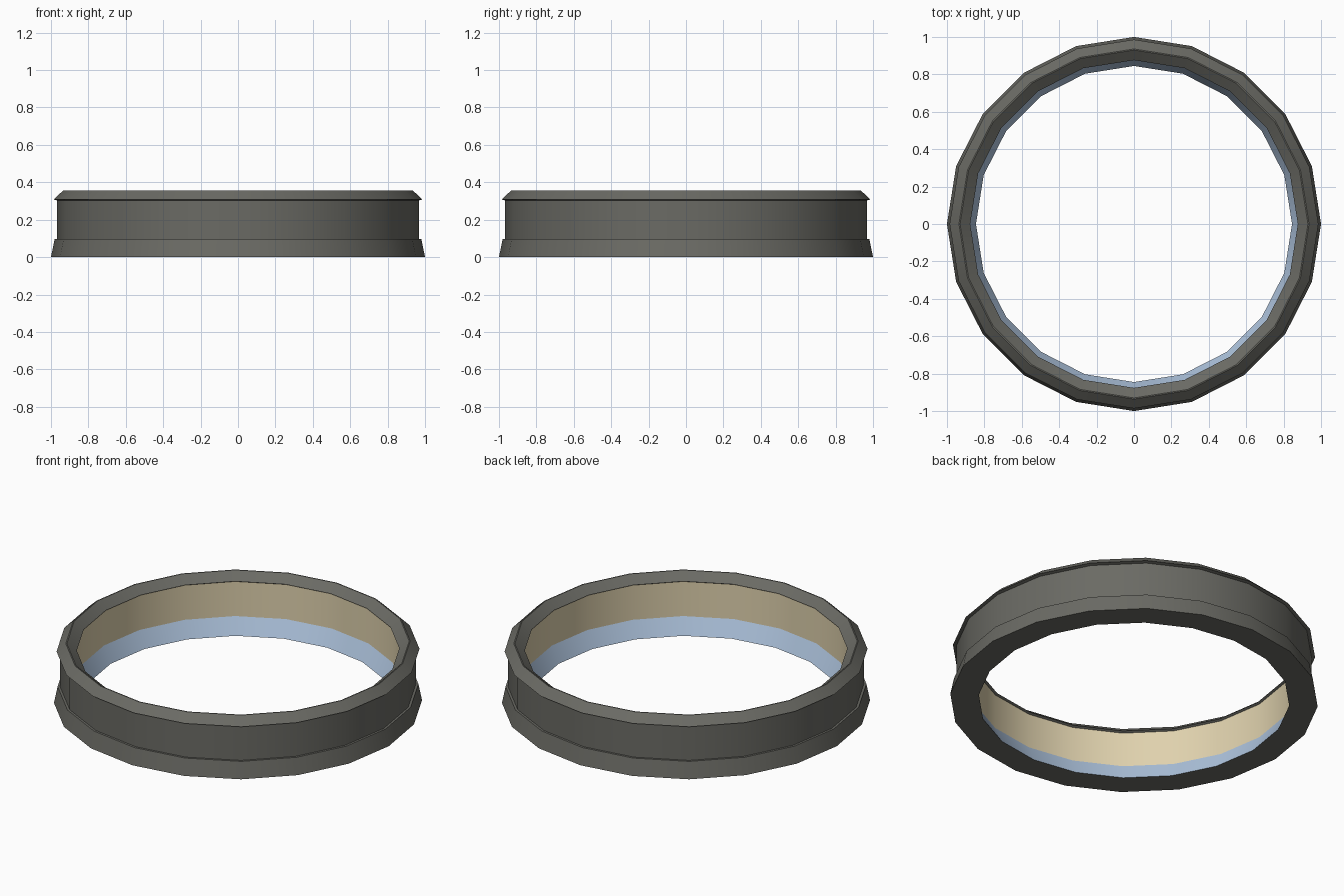
import bpy, bmesh, math

if "Cube" in bpy.data.objects:
    bpy.data.objects.remove(bpy.data.objects["Cube"])

SIDES = 20

def material(name, color):
    m = bpy.data.materials.new(name)
    m.diffuse_color = (*color, 1)
    m.use_nodes = True
    m.node_tree.nodes["Principled BSDF"].inputs["Base Color"].default_value = m.diffuse_color
    return m

dark = material("dark grey", (0.145, 0.145, 0.128))
tan = material("tan", (0.74, 0.64, 0.42))
blue = material("pale blue", (0.43, 0.56, 0.74))

# Closed cross-section (radius, height, material of the band to the next point)
profile = [
    (1.0, 0.0, 0), (0.98, 0.098, 0), (0.967, 0.098, 0), (0.967, 0.303, 0),   # outer wall
    (0.986, 0.308, 0), (0.936, 0.355, 0), (0.930, 0.355, 0),                 # rim
    (0.876, 0.312, 0), (0.889, 0.305, 1), (0.889, 0.098, 2), (0.845, 0.0, 0) # inner wall
]

# Ring: revolve the section
bm = bmesh.new()
rings = []
for r, z, _ in profile:
    rings.append([bm.verts.new((r * math.cos(2 * math.pi * i / SIDES),
                                r * math.sin(2 * math.pi * i / SIDES), z))
                  for i in range(SIDES)])
n = len(profile)
for k in range(n):
    a, b = rings[k], rings[(k + 1) % n]
    for i in range(SIDES):
        j = (i + 1) % SIDES
        f = bm.faces.new((a[i], a[j], b[j], b[i]))
        f.material_index = profile[k][2]
bmesh.ops.recalc_face_normals(bm, faces=bm.faces)

mesh = bpy.data.meshes.new("ring_band")
bm.to_mesh(mesh)
bm.free()
for m in (dark, tan, blue):
    mesh.materials.append(m)
ring = bpy.data.objects.new("ring_band", mesh)
bpy.context.collection.objects.link(ring)
bpy.context.view_layer.objects.active = ring
ring.select_set(True)
bpy.ops.object.shade_smooth_by_angle(angle=math.radians(20))

# Keep every step between bands crisp
for e in mesh.edges:
    z0, z1 = (mesh.vertices[v].co.z for v in e.vertices)
    if abs(z0 - z1) < 1e-5:
        r0, r1 = (mesh.vertices[v].co.xy.length for v in e.vertices)
        if abs(r0 - r1) < 1e-4:
            e.use_edge_sharp = True
